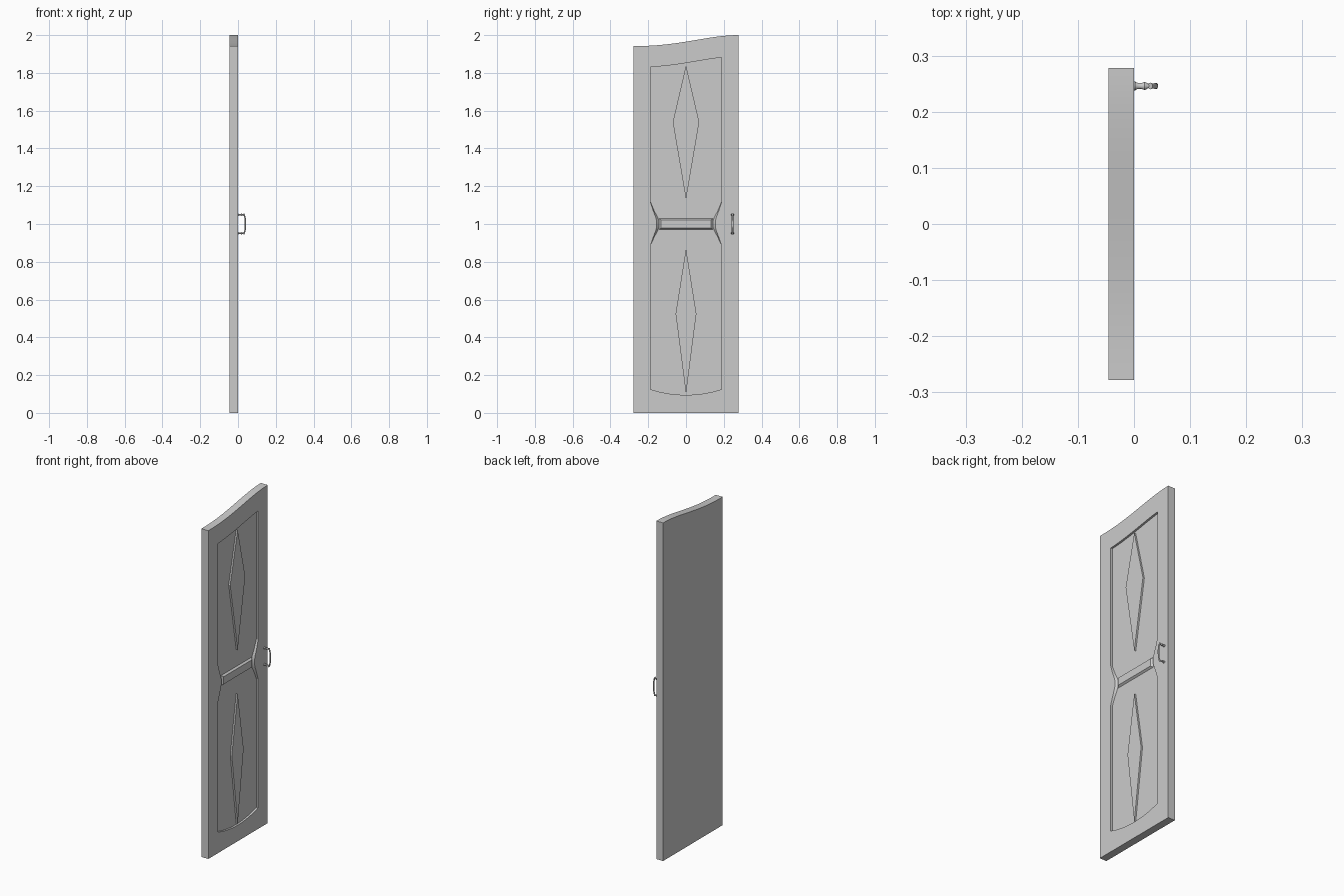
import bpy, bmesh, math
from mathutils import Vector

if "Cube" in bpy.data.objects:
    bpy.data.objects.remove(bpy.data.objects["Cube"])


def loft(name, rings, smooth=True):
    """Skin a list of equal-length point rings and cap both ends."""
    bm = bmesh.new()
    vs = [[bm.verts.new(p) for p in r] for r in rings]
    n = len(vs[0])
    for a, b in zip(vs, vs[1:]):
        for i in range(n):
            j = (i + 1) % n
            bm.faces.new((a[i], a[j], b[j], b[i]))
    bm.faces.new(vs[0][::-1])
    bm.faces.new(vs[-1])
    bmesh.ops.recalc_face_normals(bm, faces=bm.faces)
    me = bpy.data.meshes.new(name)
    bm.to_mesh(me)
    bm.free()
    ob = bpy.data.objects.new(name, me)
    bpy.context.collection.objects.link(ob)
    if smooth:
        bpy.ops.object.select_all(action='DESELECT')
        ob.select_set(True)
        bpy.context.view_layer.objects.active = ob
        bpy.ops.object.shade_smooth_by_angle(angle=math.radians(35))
    return ob


def at_x(x, outline):
    return [(x, y, z) for y, z in outline]


def top_z(y):
    t = max(0, min(1, (y + 0.278) / 0.556)) ** 1.2
    return 1.942 + 0.058 * t * t * (3 - 2 * t)


def span(a, b, n):
    return [a + (b - a) * i / n for i in range(n + 1)]


# door slab with a sweeping top edge
W, T, DEPTH = 0.278, 0.045, 0.012
slab = [(-W, 0), (W, 0)] + [(y, top_z(y)) for y in span(W, -W, 24)]
door = loft("door_slab", [at_x(-T, slab), at_x(0, slab)], smooth=False)


# recessed field: bowed bottom, pinched waist with sloping sides, sweeping top
def field(waist):
    s = 0.189
    side = [(0.885, s)]
    for z, k in ((0.93, 0.45), (0.965, 0.85), (0.985, 1), (1.015, 1),
                 (1.035, 0.85), (1.07, 0.45)):
        side.append((z, s - (s - waist) * k))
    side.append((1.12, s))
    pts = [(y, 0.095 + 0.03 * (y / s) ** 2) for y in span(-s, s, 16)]
    pts += [(y, z) for z, y in side]
    pts += [(y, top_z(y) - 0.113) for y in span(s, -s, 16)]
    pts += [(-y, z) for z, y in reversed(side)]
    return pts


cutter = loft("recess_cutter", [at_x(-DEPTH, field(0.143)), at_x(0, field(0.155)),
                                at_x(0.02, field(0.155))], smooth=False)
cutter.hide_render = True
mod = door.modifiers.new("recess", 'BOOLEAN')
mod.operation, mod.solver, mod.object = 'DIFFERENCE', 'EXACT', cutter
bpy.ops.object.select_all(action='DESELECT')
door.select_set(True)
bpy.context.view_layer.objects.active = door
bpy.ops.object.modifier_apply(modifier=mod.name)
bpy.data.objects.remove(cutter)
bpy.ops.object.shade_smooth_by_angle(angle=math.radians(20))

# raised diamonds
for name, lo, mid, hi, w in (("upper_diamond", 1.13, 1.54, 1.84, 0.07),
                             ("lower_diamond", 0.10, 0.525, 0.87, 0.055)):
    kite = [(0, lo), (w, mid), (0, hi), (-w, mid)]
    loft(name, [at_x(-DEPTH - 0.003, kite), at_x(-0.002, kite)], smooth=False)


# bevelled crossbar at the waist
def rect(w, h):
    return [(-w, 1 - h), (w, 1 - h), (w, 1 + h), (-w, 1 + h)]


loft("crossbar", [at_x(-DEPTH - 0.002, rect(0.146, 0.031)),
                  at_x(-0.001, rect(0.132, 0.022))], smooth=False)

# pull handle: two turned posts and a bowed grip
HY, SEG = 0.246, 16


def circle(c, u, v, ru, rv):
    return [c + u * ru * math.cos(a) + v * rv * math.sin(a)
            for a in (2 * math.pi * i / SEG for i in range(SEG))]


Y, Z = Vector((0, 1, 0)), Vector((0, 0, 1))
post = [(-0.002, 0.008), (0.002, 0.008), (0.004, 0.006), (0.012, 0.005),
        (0.016, 0.006), (0.019, 0.0075), (0.022, 0.006), (0.025, 0.004), (0.032, 0.005)]
for name, z in (("lower_handle_post", 0.951), ("upper_handle_post", 1.049)):
    loft(name, [circle(Vector((x, HY, z)), Y, Z, r, r * 0.8) for x, r in post])

grip = []
for t in span(-1, 1, 24):
    c = Vector((0.029 + 0.0095 * (1 - t ** 4), HY, 1 + 0.054 * t))
    tangent = Vector((-0.038 * t ** 3, 0, 0.054)).normalized()
    r = 0.0034 + 0.0013 * math.cos(math.pi * t / 2) ** 4 + 0.0015 * t ** 8
    grip.append(circle(c, Y.cross(tangent), Y, r, r * 1.2))
loft("handle_grip", grip)
